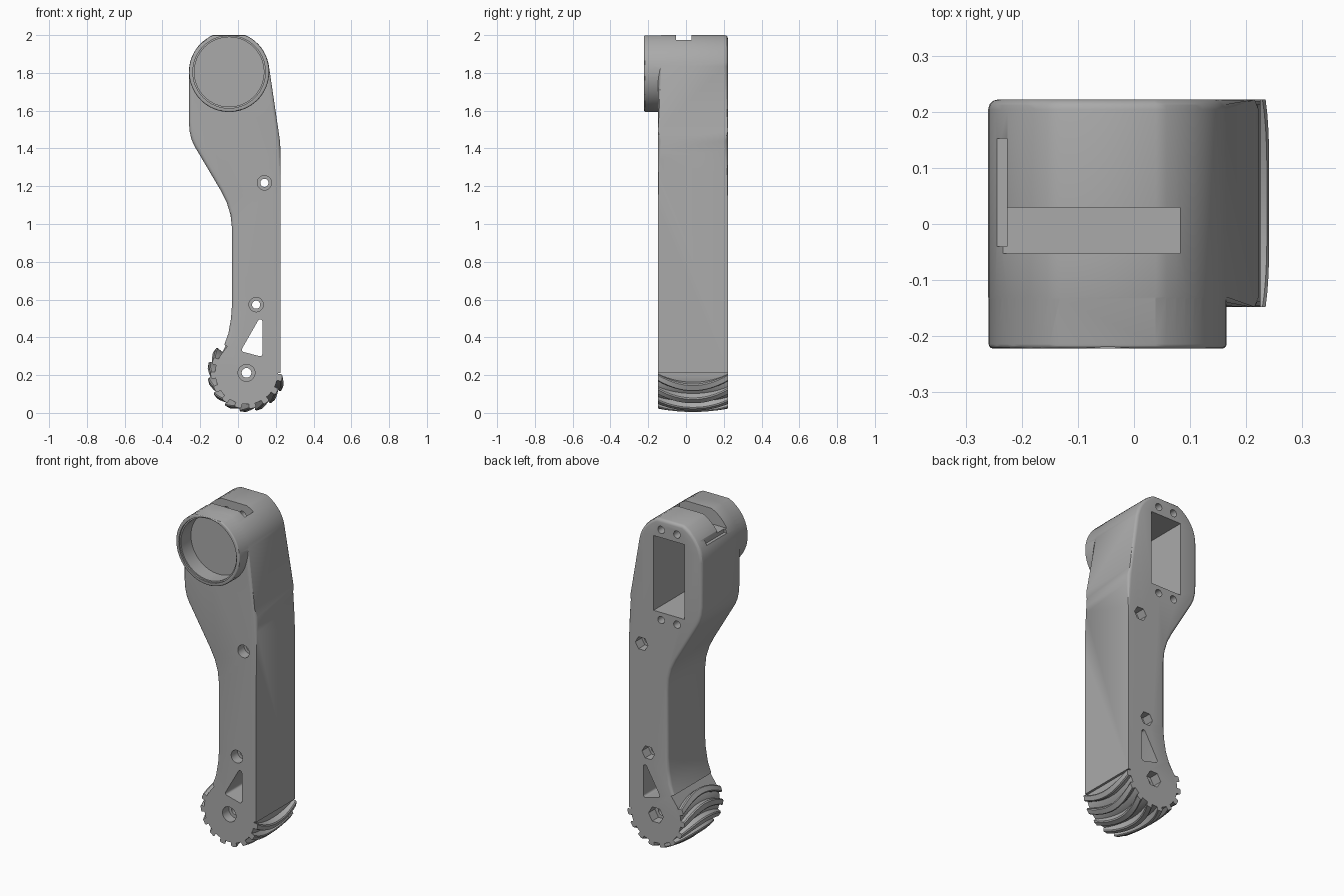
import bpy, bmesh
from math import sin, cos, asin, pi, radians, degrees

cube = bpy.data.objects.get("Cube")
if cube:
    bpy.data.objects.remove(cube, do_unlink=True)

grey = bpy.data.materials.new("matte grey")
grey.use_nodes = True
GREY = (0.4, 0.4, 0.4, 1)
grey.diffuse_color = GREY
grey.node_tree.nodes["Principled BSDF"].inputs["Base Color"].default_value = GREY

FRONT, BACK = -0.148, 0.222
HUB_X, HUB_Z, HUB_R = -0.047, 1.805, 0.213
FOOT_X, FOOT_Z, FOOT_R = 0.045, 0.212, 0.166


def arc(cx, cz, r, a0, a1, n):
    """Points on an arc in the x-z plane, angles in degrees."""
    angles = [radians(a0 + (a1 - a0) * i / n) for i in range(n + 1)]
    return [(cx + r * cos(a), cz + r * sin(a)) for a in angles]


def make_object(name, bm):
    bmesh.ops.recalc_face_normals(bm, faces=bm.faces[:])
    mesh = bpy.data.meshes.new(name)
    bm.to_mesh(mesh)
    bm.free()
    mesh.materials.append(grey)
    obj = bpy.data.objects.new(name, mesh)
    bpy.context.collection.objects.link(obj)
    return obj


def prism(name, points, y0, y1, bevel=0.0, bevel_above=-1.0, front_only=False):
    """Extrude an x-z profile along y, optionally rounding its rims."""
    bm = bmesh.new()
    face = bm.faces.new([bm.verts.new((x, y0, z)) for x, z in points])
    new = bmesh.ops.extrude_face_region(bm, geom=[face])["geom"]
    for v in new:
        if isinstance(v, bmesh.types.BMVert):
            v.co.y = y1
    if bevel:
        rims = [e for e in bm.edges
                if abs(e.verts[0].co.y - e.verts[1].co.y) < 1e-5
                and min(v.co.z for v in e.verts) > bevel_above
                and not (front_only and e.verts[0].co.y > y0 + 1e-4)]
        bmesh.ops.bevel(bm, geom=rims, offset=bevel, segments=3,
                        profile=0.5, affect='EDGES', clamp_overlap=False)
    return make_object(name, bm)


def box(x0, x1, y0, y1, z0, z1):
    return prism("cutter", [(x0, z0), (x1, z0), (x1, z1), (x0, z1)], y0, y1)


def rod(x, z, r, y0, y1, sides=24):
    return prism("cutter", arc(x, z, r, 0, 360 - 360 / sides, sides - 1), y0, y1)


def combine(target, other, operation):
    """Apply a boolean and delete the second object."""
    mod = target.modifiers.new("bool", 'BOOLEAN')
    mod.operation, mod.solver, mod.object = operation, 'EXACT', other
    bpy.context.view_layer.update()
    deps = bpy.context.evaluated_depsgraph_get()
    mesh = bpy.data.meshes.new_from_object(target.evaluated_get(deps))
    target.modifiers.clear()
    target.data = mesh
    bpy.data.objects.remove(other, do_unlink=True)


# Leg body: hub arc with flat top, bent shank, round foot
flat = degrees(asin((2 - HUB_Z) / HUB_R))
outline = [(0.225, FOOT_Z), (0.225, 1.39), (0.222, 1.44), (0.215, 1.49)]
outline += arc(HUB_X, HUB_Z, HUB_R, 8, flat, 10)
outline += arc(HUB_X, HUB_Z, HUB_R, 180 - flat, 180, 10)
outline += [(-0.26, 1.54), (-0.256, 1.49), (-0.247, 1.45), (-0.232, 1.415),
            (-0.09, 1.175), (-0.06, 1.115), (-0.04, 1.05), (-0.032, 0.98),
            (-0.032, 0.57), (-0.037, 0.5), (-0.051, 0.42), (-0.073, 0.36)]
outline += arc(FOOT_X, FOOT_Z, FOOT_R, 145, 360, 36)
leg = prism("leg_body", outline, FRONT, BACK, 0.018, 0.33)

# Round collar on the front of the hub
ring = arc(HUB_X, HUB_Z, HUB_R - 0.001, 180 - flat, 360 + flat, 56)
collar = prism("collar", ring, -0.222, -0.10, 0.008, -1, True)
combine(leg, collar, 'UNION')

cutters = [
    # collar recess with a stepped lip, and the motor pocket at the back
    rod(HUB_X, HUB_Z, 0.192, -0.3, -0.212, 64),
    rod(HUB_X, HUB_Z, 0.184, -0.3, -0.118, 64),
    box(-0.145, 0.06, -0.108, 0.3, 1.44, 1.89),
    # cable slot across the top, with its side notch
    box(-0.4, 0.082, -0.053, 0.029, 1.907, 2.2),
    box(-0.4, -0.226, -0.04, 0.152, 1.885, 1.96),
]
# Motor screw holes
for x in (-0.095, 0.01):
    for z in (1.395, 1.937):
        cutters.append(rod(x, z, 0.022, 0.0, 0.3, 16))
# Through bolts: round counterbore in front, hex pocket behind
for x, z, r in ((0.14, 1.218, 0.038), (0.096, 0.573, 0.038), (FOOT_X, FOOT_Z, 0.045)):
    cutters.append(rod(x, z, r * 0.57, -0.3, 0.3))
    cutters.append(rod(x, z, r, -0.3, FRONT + 0.06))
    cutters.append(rod(x, z, r * 1.1, BACK - 0.06, 0.3, 6))
# Triangular window with rounded corners
window = arc(0.032, 0.334, 0.012, 150, 255, 5)
window += arc(0.117, 0.312, 0.012, 260, 360, 5)
window += arc(0.117, 0.483, 0.012, 0, 150, 5)
cutters.append(prism("cutter", window, -0.3, 0.3))
for cutter in cutters:
    combine(leg, cutter, 'DIFFERENCE')

# Foot tread: curved, crowned ribs wrapped around the foot
bm = bmesh.new()
STEPS = 16
for k in range(9):
    rows = []
    for i in range(STEPS + 1):
        u = 2 * i / STEPS - 1
        crown = 1 - u * u
        angle = radians(-8 - 24 * k - 15 * crown)
        top = 0.19 + 0.017 * crown
        y = (FRONT + BACK) / 2 + u * (BACK - FRONT) / 2
        section = [(0.15, -0.1), (top - 0.006, -0.1), (top, -0.07),
                   (top, 0.07), (top - 0.006, 0.1), (0.15, 0.1)]
        rows.append([bm.verts.new((FOOT_X + r * cos(angle + a), y,
                                   FOOT_Z + r * sin(angle + a)))
                     for r, a in section])
    for a, b in zip(rows, rows[1:]):
        for j in range(6):
            n = (j + 1) % 6
            bm.faces.new((a[j], a[n], b[n], b[j]))
    bm.faces.new(rows[0])
    bm.faces.new(rows[-1])
tread = make_object("foot_tread", bm)

# Smooth curves, keep hard edges crisp
for obj in (leg, tread):
    bpy.ops.object.select_all(action='DESELECT')
    obj.select_set(True)
    bpy.context.view_layer.objects.active = obj
    bpy.ops.object.shade_smooth_by_angle(angle=radians(30))
